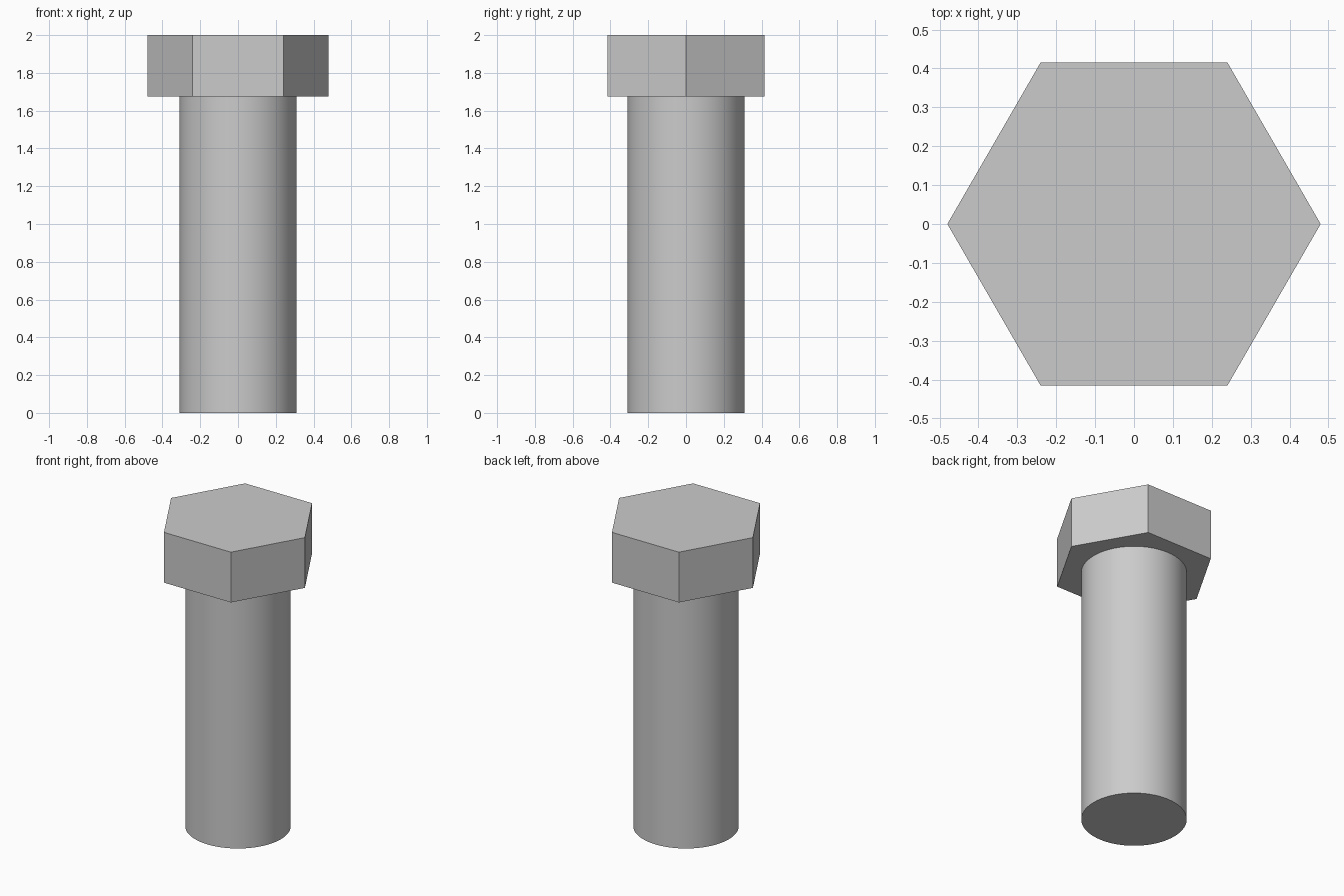
import bpy
import math

default = bpy.data.objects.get("Cube")
if default:
    bpy.data.objects.remove(default, do_unlink=True)

HEAD_BASE = 1.674
TOP = 2.0

# Plain grey metal
steel = bpy.data.materials.new("grey_steel")
steel.use_nodes = True
colour = (0.6, 0.6, 0.6, 1.0)
steel.diffuse_color = colour
steel.node_tree.nodes["Principled BSDF"].inputs["Base Color"].default_value = colour


def prism(name, sides, radius, bottom, top, turn=0.0):
    """Upright prism between two heights."""
    bpy.ops.mesh.primitive_cylinder_add(
        vertices=sides, radius=radius, depth=top - bottom,
        location=(0, 0, (bottom + top) / 2), rotation=(0, 0, turn))
    obj = bpy.context.object
    obj.name = obj.data.name = name
    obj.data.materials.append(steel)
    bpy.ops.object.transform_apply(location=True, rotation=True, scale=True)
    return obj


# Hexagonal head, corners on the x axis, flat faces
prism("hex_head", 6, 0.48, HEAD_BASE, TOP, math.pi / 2)

# Round shank, smooth sides with a sharp bottom rim
prism("shank", 64, 0.31, 0.0, HEAD_BASE)
bpy.ops.object.shade_smooth_by_angle(angle=math.radians(30))
